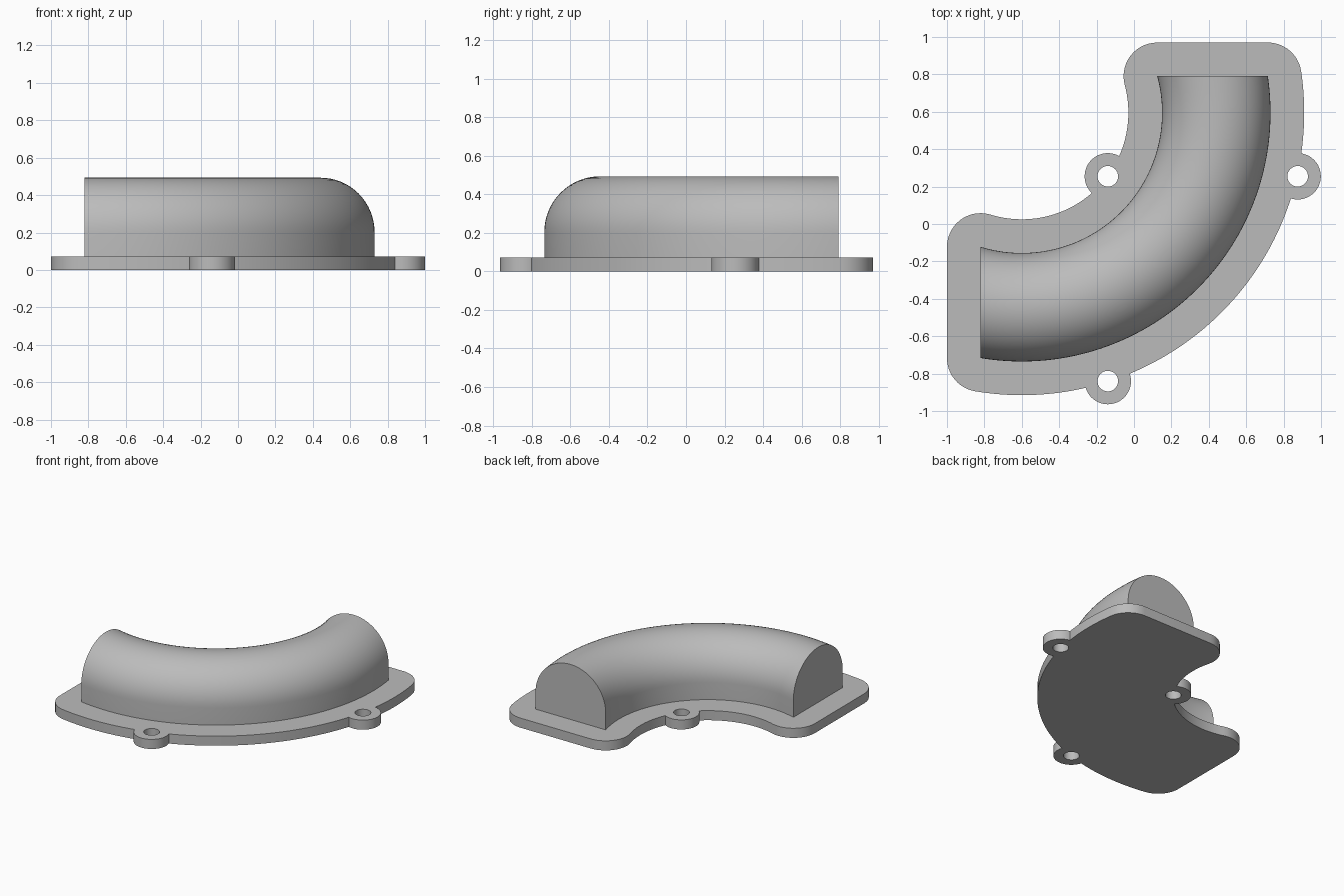
import bpy, bmesh
from math import sin, cos, pi, asin, acos
from mathutils import Vector

cube = bpy.data.objects.get("Cube")
if cube:
    bpy.data.objects.remove(cube, do_unlink=True)

CX, CY = -0.6, 0.595       # bend centre
MID, R = 1.04, 0.29        # bend radius, duct half width
X_END, Y_END = -0.82, 0.79 # flat duct ends
RIM, THICK, TOP = 0.18, 0.073, 0.493
LUGS = [(-0.14, 0.255), (0.875, 0.255), (-0.14, -0.84)]

grey = bpy.data.materials.new("grey_metal")
grey.use_nodes = True
colour = (0.5, 0.5, 0.5, 1)
grey.diffuse_color = colour
grey.node_tree.nodes["Principled BSDF"].inputs["Base Color"].default_value = colour


def finish(name, bm):
    bmesh.ops.recalc_face_normals(bm, faces=bm.faces)
    me = bpy.data.meshes.new(name)
    bm.to_mesh(me)
    bm.free()
    me.materials.append(grey)
    ob = bpy.data.objects.new(name, me)
    bpy.context.collection.objects.link(ob)
    return ob


def prism(name, outline, z0, z1):
    bm = bmesh.new()
    face = bm.faces.new([bm.verts.new((x, y, z0)) for x, y in outline])
    ext = bmesh.ops.extrude_face_region(bm, geom=[face])
    bmesh.ops.translate(bm, vec=(0, 0, z1 - z0),
                        verts=[v for v in ext["geom"] if isinstance(v, bmesh.types.BMVert)])
    return finish(name, bm)


def arc(cx, cy, r, a, b, n):
    return [(cx + r * cos(a + (b - a) * i / n), cy + r * sin(a + (b - a) * i / n))
            for i in range(n + 1)]


def end_angles(r):
    """Angles at which radius r meets the two flat ends."""
    return -pi + acos((CX - X_END) / r), asin((Y_END - CY) / r)


def boolean(target, tool, operation):
    mod = target.modifiers.new(operation.title(), "BOOLEAN")
    mod.operation, mod.solver, mod.object = operation, "EXACT", tool
    bpy.context.view_layer.objects.active = target
    bpy.ops.object.modifier_apply(modifier=mod.name)
    bpy.data.objects.remove(tool, do_unlink=True)


def smooth(ob):
    bpy.ops.object.select_all(action="DESELECT")
    ob.select_set(True)
    bpy.context.view_layer.objects.active = ob
    bpy.ops.object.shade_smooth_by_angle(angle=pi / 6)


# Base plate: duct footprint widened by the rim, with round corners
ao, bo = end_angles(MID + R)
ai, bi = end_angles(MID - R)


def corner(r, ang, a, b):
    return arc(CX + r * cos(ang), CY + r * sin(ang), RIM, a, b, 14)


outline = arc(CX, CY, MID + R + RIM, ao, bo, 80)
outline += corner(MID + R, bo, bo, pi / 2)[1:]
outline += corner(MID - R, bi, pi / 2, bi + pi)
outline += arc(CX, CY, MID - R - RIM, bi, ai, 60)[1:]
outline += corner(MID - R, ai, ai + pi, pi)[1:]
outline += corner(MID + R, ao, pi, ao + 2 * pi)[:-1]
plate = prism("base_plate", outline, 0, THICK)

# Bolt lugs joined to the plate, then drilled through
for x, y in LUGS:
    boolean(plate, prism("lug", arc(x, y, 0.124, 0, 2 * pi, 48)[:-1], 0, THICK), "UNION")
for x, y in LUGS:
    boolean(plate, prism("drill", arc(x, y, 0.055, 0, 2 * pi, 32)[:-1], -0.1, 0.2), "DIFFERENCE")
smooth(plate)

# Curved duct: arched section swept round the bend, ends cut flat
section = [(-R, THICK - 0.01)] + arc(0, TOP - R, R, pi, 0, 32) + [(R, THICK - 0.01)]
bm = bmesh.new()
rings = []
for i in range(81):
    ring = []
    for u, z in section:
        a, b = end_angles(MID + u)
        t = a + (b - a) * i / 80
        ring.append(bm.verts.new((CX + (MID + u) * cos(t), CY + (MID + u) * sin(t), z)))
    rings.append(ring)
n = len(section)
for p, q in zip(rings, rings[1:]):
    for k in range(n):
        bm.faces.new((p[k], p[(k + 1) % n], q[(k + 1) % n], q[k]))
bm.faces.new(rings[0])
bm.faces.new(rings[-1])
smooth(finish("curved_duct", bm))
